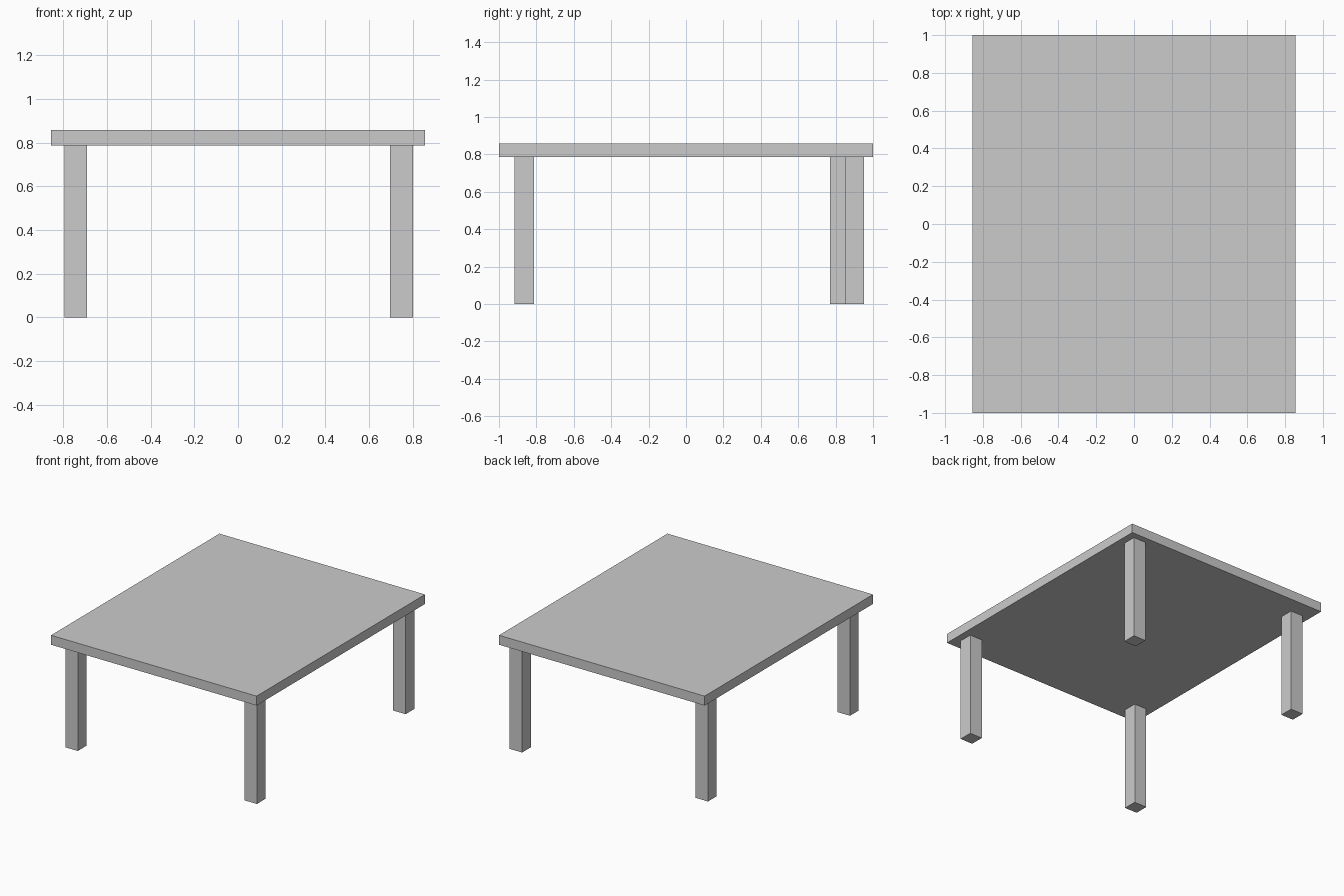
import bpy

if "Cube" in bpy.data.objects:
    bpy.data.objects.remove(bpy.data.objects["Cube"])


def box(name, x0, x1, y0, y1, z0, z1):
    """Axis-aligned box between the given limits."""
    bpy.ops.mesh.primitive_cube_add(
        size=1, location=((x0 + x1) / 2, (y0 + y1) / 2, (z0 + z1) / 2))
    obj = bpy.context.object
    obj.name = name
    obj.scale = (x1 - x0, y1 - y0, z1 - z0)
    bpy.ops.object.transform_apply(location=False, rotation=False, scale=True)
    return obj


UNDERSIDE = 0.786
LEG = 0.104  # square leg width

# Table top
box("table_top", -0.855, 0.855, -1, 1, UNDERSIDE, 0.857)

# Legs: lower x and y corner of each; the back left one sits further in
legs = {
    "front_left_leg": (-0.794, -0.918),
    "front_right_leg": (0.696, -0.918),
    "back_left_leg": (-0.794, 0.769),
    "back_right_leg": (0.696, 0.849),
}
for name, (x, y) in legs.items():
    box(name, x, x + LEG, y, y + LEG, 0, UNDERSIDE)
